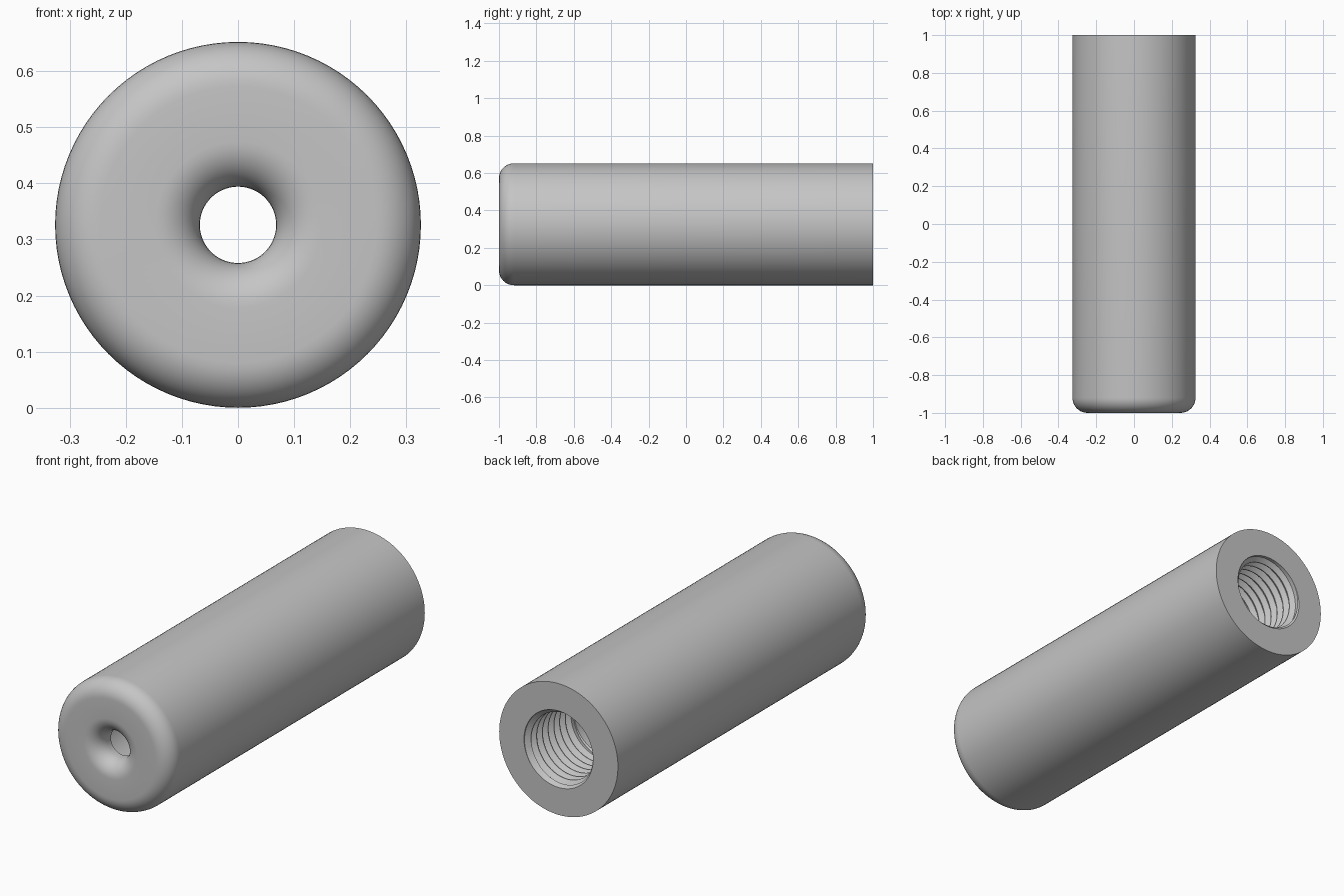
import bpy
import bmesh
from math import sin, cos, pi, tau, ceil

cube = bpy.data.objects.get("Cube")
if cube:
    bpy.data.objects.remove(cube, do_unlink=True)

SEGMENTS = 96
OUTER, HOLE = 0.326, 0.068       # sleeve radius and small front hole radius
MAJOR, MINOR = 0.19, 0.168       # thread root and crest radii
FILLET, WALL = 0.08, 0.1         # rounded front edges, front wall thickness
DEPTH, PITCH = 0.36, 0.045       # threaded length and spacing


def arc(radius_at, y_at, start, end, steps=10):
    """Rounded corner as (radius, y) points."""
    angles = [start + (end - start) * i / steps for i in range(steps + 1)]
    return [(radius_at + FILLET * cos(a), y_at + FILLET * sin(a)) for a in angles]


def revolve(bm, column):
    """Sweep a (radius, y) column, which may change with the turn, about the y axis."""
    rows = []
    for i in range(SEGMENTS + 1):
        a = tau * i / SEGMENTS
        rows.append([bm.verts.new((r * cos(a), y, OUTER + r * sin(a)))
                     for r, y in column(i / SEGMENTS)])
    for left, right in zip(rows, rows[1:]):
        for j in range(len(left) - 1):
            bm.faces.new((left[j], left[j + 1], right[j + 1], right[j]))


# Sleeve wall: flat back, outer side, rounded front, flared hole, plain bore
front = -1 + FILLET
sleeve = [(MAJOR, 1), (OUTER, 1)]
sleeve += arc(OUTER - FILLET, front, 0, -pi / 2)
sleeve += arc(HOLE + FILLET, front, -pi / 2, -pi)
sleeve += [(HOLE, -1 + WALL), (MINOR, -1 + WALL), (MINOR, 1 - DEPTH)]


# Helical thread that fades into the opening and the plain bore
def thread(turn):
    points = []
    for k in range(ceil(DEPTH / PITCH) + 2):
        for phase, crest in ((0, 0), (0.1, 0), (0.5, 1), (0.6, 1)):
            d = min(max(PITCH * (k + phase + turn - 1), 0), DEPTH)
            crest *= min(d / (PITCH / 2), 1)
            crest = 1 - (1 - crest) * min((DEPTH - d) / (PITCH / 2), 1)
            points.append((MAJOR + (MINOR - MAJOR) * crest, 1 - d))
    return points


bm = bmesh.new()
revolve(bm, lambda turn: sleeve)
revolve(bm, thread)
bmesh.ops.remove_doubles(bm, verts=bm.verts[:], dist=0.00005)
bmesh.ops.recalc_face_normals(bm, faces=bm.faces[:])
mesh = bpy.data.meshes.new("threaded_sleeve")
bm.to_mesh(mesh)
bm.free()

# Plain grey metal
grey = bpy.data.materials.new("metal_grey")
grey.use_nodes = True
colour = (0.56, 0.56, 0.56, 1)
grey.diffuse_color = colour
grey.node_tree.nodes["Principled BSDF"].inputs["Base Color"].default_value = colour
mesh.materials.append(grey)

obj = bpy.data.objects.new("threaded_sleeve", mesh)
bpy.context.collection.objects.link(obj)
bpy.ops.object.select_all(action="DESELECT")
obj.select_set(True)
bpy.context.view_layer.objects.active = obj
bpy.ops.object.shade_smooth_by_angle(angle=pi / 6)
